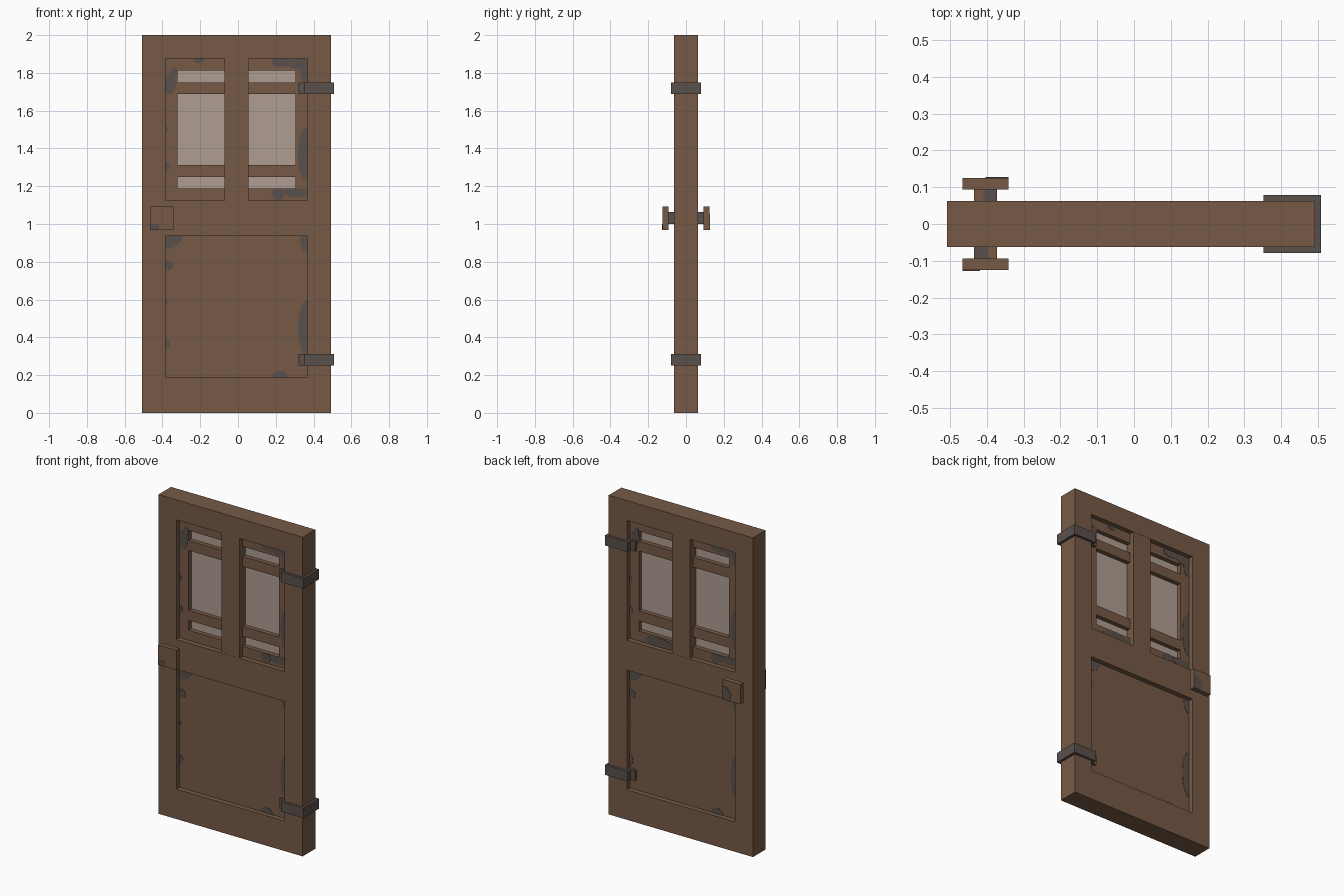
import bpy, bmesh
from math import cos, sin, pi

if "Cube" in bpy.data.objects:
    bpy.data.objects.remove(bpy.data.objects["Cube"], do_unlink=True)

P = 1 / 16          # design unit
CX = -0.008         # door centre line, hinges overhang on +x
HALF = P            # half thickness of the frame
PANEL = P / 2       # half thickness of the recessed panels


def material(name, rgb):
    lin = [((c / 255 + 0.055) / 1.055) ** 2.4 for c in rgb] + [1]
    m = bpy.data.materials.new(name)
    m.use_nodes = True
    m.diffuse_color = lin
    bsdf = m.node_tree.nodes["Principled BSDF"]
    bsdf.inputs["Base Color"].default_value = lin
    bsdf.inputs["Roughness"].default_value = 0.9
    return m


WOOD = material("brown wood", (118, 90, 70))
IRON = material("dark iron", (90, 80, 75))
GLASS = material("pale glass", (175, 158, 146))


def finish(name, bm, mat):
    bmesh.ops.recalc_face_normals(bm, faces=bm.faces)
    me = bpy.data.meshes.new(name)
    bm.to_mesh(me)
    bm.free()
    me.materials.append(mat)
    ob = bpy.data.objects.new(name, me)
    bpy.context.collection.objects.link(ob)
    return ob


def prism(name, pts, y0, y1, mat):
    """Outline in (x from centre, z), extruded from y0 to y1."""
    bm = bmesh.new()
    face = bm.faces.new([bm.verts.new((CX + x, y0, z)) for x, z in pts])
    ext = bmesh.ops.extrude_face_region(bm, geom=[face])
    for v in ext["geom"]:
        if isinstance(v, bmesh.types.BMVert):
            v.co.y = y1
    return finish(name, bm, mat)


def box(name, x0, x1, y0, y1, z0, z1, mat):
    return prism(name, [(x0, z0), (x1, z0), (x1, z1), (x0, z1)], y0, y1, mat)


def board(name, xs, zs, holes, half, mat):
    """Board on a cut grid, leaving out the hole cells."""
    bm = bmesh.new()
    grid = [[bm.verts.new((CX + x, -half, z)) for z in zs] for x in xs]
    for i in range(len(xs) - 1):
        for j in range(len(zs) - 1):
            if (i, j) not in holes:
                bm.faces.new((grid[i][j], grid[i + 1][j],
                              grid[i + 1][j + 1], grid[i][j + 1]))
    ext = bmesh.ops.extrude_face_region(bm, geom=bm.faces[:])
    for v in ext["geom"]:
        if isinstance(v, bmesh.types.BMVert):
            v.co.y = half
    return finish(name, bm, mat)


def patch(name, x, z, rx, rz, area, side, y):
    """Thin worn spot: ellipse clipped to an area, turned round for the back."""
    x0, x1, z0, z1 = area
    pts = []
    for k in range(16):
        a = 2 * pi * k / 16
        p = (min(max(x + rx * cos(a), x0), x1), min(max(z + rz * sin(a), z0), z1))
        if p not in pts:
            pts.append(p)
    pts = [(-side * px, pz) for px, pz in pts]
    prism(name, pts, side * y, side * (y + 0.002), IRON)


# Frame with two openings
board("door_frame", [-8 * P, -6 * P, 6 * P, 8 * P],
      [0, 3 * P, 15 * P, 18 * P, 30 * P, 32 * P], {(1, 1), (1, 3)}, HALF, WOOD)

# Recessed panels, the upper one pierced by the windows
box("lower_panel", -6 * P, 6 * P, -PANEL, PANEL, 3 * P, 15 * P, WOOD)
board("window_panel", [-6 * P, -5 * P, -P, P, 5 * P, 6 * P],
      [n * P for n in (18, 19, 20, 21, 27, 28, 29, 30)],
      {(i, j) for i in (1, 3) for j in (1, 3, 5)}, PANEL, WOOD)
box("window_mullion", -P, P, -HALF + 0.001, HALF - 0.001, 18 * P, 30 * P, WOOD)

# Glass sheets
for label, s in (("right", -1), ("left", 1)):
    box("glass_" + label, min(s * P, s * 5 * P), max(s * P, s * 5 * P),
        -P / 16, P / 16, 19 * P, 29 * P, GLASS)

# Hinge straps: wrapped round the edge, hooked into the recess on both sides
T = P / 4
for label, z in (("lower", 4 * P), ("upper", 27 * P)):
    box(label + "_hinge_edge", 8 * P, 8 * P + T, -HALF - T, HALF + T, z, z + P, IRON)
    for face, s in (("front", -1), ("back", 1)):
        part = label + "_hinge_" + face
        box(part + "_strap", 6 * P - T, 8 * P, s * HALF, s * (HALF + T), z, z + P, IRON)
        box(part + "_hook", 6 * P - T, 6 * P, s * PANEL, s * HALF, z, z + P, IRON)
        box(part + "_foot", 5.25 * P, 6 * P - T, s * PANEL, s * (PANEL + T), z, z + P, IRON)

# Handles: iron stem and square wooden plate on each side
KX, KZ = -6.32 * P, 16.5 * P
for face, s in (("front", -1), ("back", 1)):
    box(face + "_handle_stem", KX - P / 2, KX + P / 2, s * HALF, s * 1.5 * P,
        KZ - P / 2, KZ + P / 2, IRON)
    box(face + "_handle_plate", KX - P, KX + P, s * 1.5 * P, s * 2 * P,
        KZ - P, KZ + P, WOOD)
    inner, outer = sorted((KX - s * P * 0.1, KX - s * P / 2))
    box(face + "_stem_wood_strip", inner, outer, s * HALF, s * 1.5 * P,
        KZ + P / 2, KZ + P / 2 + 0.002, WOOD)
box("front_plate_spot", KX - P, KX - 0.25 * P, -2 * P - 0.002, -2 * P,
    KZ - P, KZ - 0.5 * P, IRON)
prism("back_plate_spot", [(KX + P, KZ + P * 0.4), (KX + P, KZ - P),
                          (KX + P * 0.2, KZ - P), (KX, KZ - P * 0.3),
                          (KX + P * 0.5, KZ + P * 0.3)], 2 * P, 2 * P + 0.002, IRON)

# Worn spots on the panels, repeated on both faces
LEFT = (-6 * P, -5 * P, 18 * P, 30 * P)
RIGHT = (5 * P, 6 * P, 18 * P, 30 * P)
TOP = (P, 6 * P, 29 * P, 30 * P)
TOP_L = (-6 * P, -P, 29 * P, 30 * P)
BOTTOM = (P, 6 * P, 18 * P, 19 * P)
LOW = (-6 * P, 6 * P, 3 * P, 15 * P)
SPOTS = [
    (-.355, 1.74, .035, .055, LEFT), (-.33, 1.80, .018, .03, LEFT),
    (-.375, 1.305, .02, .025, LEFT), (-.375, 1.5, .012, .02, LEFT),
    (-.20, 1.875, .03, .025, TOP_L),
    (.235, 1.86, .05, .03, TOP), (.33, 1.85, .06, .03, TOP),
    (.365, 1.81, .03, .06, RIGHT), (.37, 1.37, .045, .14, RIGHT),
    (.22, 1.16, .035, .035, BOTTOM), (.33, 1.17, .08, .03, BOTTOM),
    (-.375, .9375, .09, .07, LOW), (-.365, .78, .03, .027, LOW),
    (-.375, .59, .012, .015, LOW), (-.375, .365, .022, .03, LOW),
    (.375, .45, .05, .15, LOW), (.375, .92, .04, .07, LOW),
    (.23, .1875, .042, .035, LOW),
]
for face, s in (("front", -1), ("back", 1)):
    for n, (x, z, rx, rz, area) in enumerate(SPOTS):
        patch(f"{face}_worn_spot_{n}", x, z, rx, rz, area, s, PANEL)
patch("back_sill_spot", -.17, 1.15, .1, .03, (-5 * P, -P, 18 * P, 19 * P), 1, PANEL)
